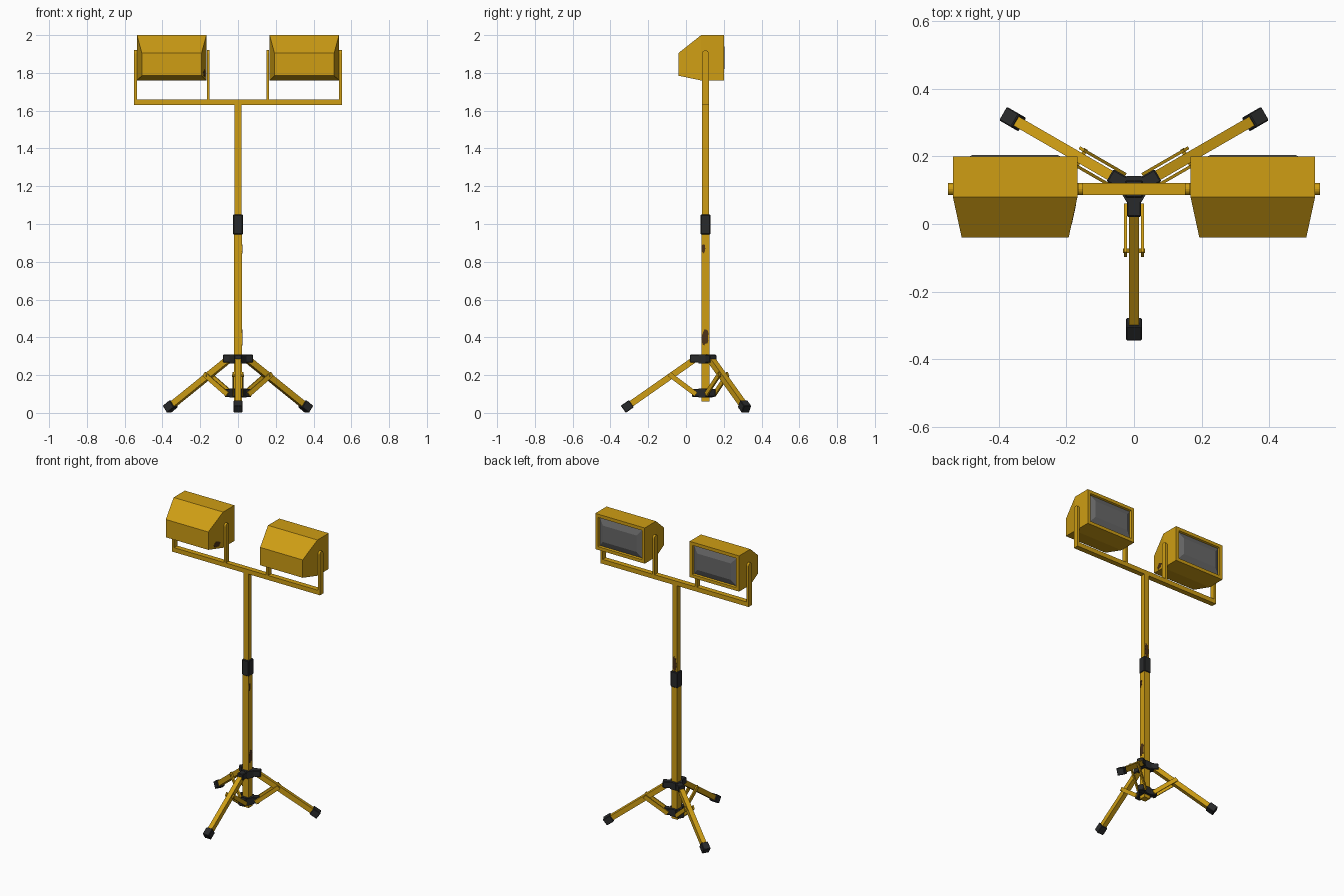
import bpy, bmesh, math, random
from mathutils import Vector, Matrix

if "Cube" in bpy.data.objects:
    bpy.data.objects.remove(bpy.data.objects["Cube"])

random.seed(4)
YC = 0.103  # mast axis


def mat(name, col):
    m = bpy.data.materials.new(name)
    m.diffuse_color = (*col, 1)
    m.use_nodes = True
    m.node_tree.nodes["Principled BSDF"].inputs["Base Color"].default_value = m.diffuse_color
    return m


YELLOW = mat("yellow_paint", (0.62, 0.34, 0.007))
BLACK = mat("black_plastic", (0.022, 0.023, 0.024))
GLASS = mat("grey_glass", (0.14, 0.14, 0.14))
RUST = mat("brown_rust", (0.075, 0.032, 0.008))


def finish(name, bm, *mats):
    bmesh.ops.recalc_face_normals(bm, faces=bm.faces)
    me = bpy.data.meshes.new(name)
    bm.to_mesh(me)
    bm.free()
    for m in mats:
        me.materials.append(m)
    ob = bpy.data.objects.new(name, me)
    bpy.context.collection.objects.link(ob)
    return ob


def block(name, size, matrix, m, bevel=0):
    bm = bmesh.new()
    bmesh.ops.create_cube(bm, size=1)
    bmesh.ops.scale(bm, vec=size, verts=bm.verts)
    if bevel:
        bmesh.ops.bevel(bm, geom=bm.edges[:], offset=bevel, segments=1, affect='EDGES')
    bm.transform(matrix)
    return finish(name, bm, m)


def box(name, lo, hi, m, bevel=0):
    lo, hi = Vector(lo), Vector(hi)
    return block(name, hi - lo, Matrix.Translation((lo + hi) / 2), m, bevel)


def extrude(name, pts, vec, m):
    bm = bmesh.new()
    f = bm.faces.new([bm.verts.new(p) for p in pts])
    r = bmesh.ops.extrude_face_region(bm, geom=[f], use_keep_orig=True)
    bmesh.ops.translate(bm, vec=vec, verts=[v for v in r["geom"] if isinstance(v, bmesh.types.BMVert)])
    return finish(name, bm, m)


def arm(name, az, a, b, width, height, m, side=0, bevel=0):
    """Bar between (radius, z) points a and b in the vertical plane at angle az."""
    out = Vector((math.cos(az), math.sin(az), 0))
    lat = Vector((-out.y, out.x, 0))
    base = Vector((0, YC, 0)) + lat * side
    p = base + out * a[0] + Vector((0, 0, a[1]))
    q = base + out * b[0] + Vector((0, 0, b[1]))
    d = (q - p).normalized()
    rot = Matrix((d, lat, d.cross(lat))).transposed().to_4x4()
    return block(name, ((q - p).length, width, height),
                 Matrix.Translation((p + q) / 2) @ rot, m, bevel)


def patch(name, center, normal, w, h):
    """Thin irregular rust plate on an upright face."""
    n = Vector(normal).normalized()
    u = Vector((0, 0, 1)).cross(n)
    pts = []
    for i in range(14):
        t = math.tau * i / 14
        r = random.uniform(0.75, 1.2)
        c = max(-1, min(1, r * math.cos(t))) * w / 2
        s = max(-1, min(1, r * math.sin(t))) * h / 2
        pts.append(Vector(center) + u * c + Vector((0, 0, s)))
    extrude(name, pts, n * 0.001, RUST)


# Mast and collar
box("lower_mast", (-0.022, YC - 0.022, 0.06), (0.022, YC + 0.022, 0.96), YELLOW)
box("upper_mast", (-0.0175, YC - 0.0175, 0.96), (0.0175, YC + 0.0175, 1.635), YELLOW)
box("mast_collar", (-0.026, YC - 0.026, 0.945), (0.026, YC + 0.026, 1.05), BLACK, 0.004)

# Hubs
for nm, z0, z1 in (("upper_hub", 0.262, 0.31), ("lower_hub", 0.082, 0.13)):
    ring = [(0.044 * math.cos(k * math.pi / 3), YC + 0.044 * math.sin(k * math.pi / 3), z0) for k in range(6)]
    extrude(nm, ring, (0, 0, z1 - z0), BLACK)

# Three legs with clamps, braces and feet
TOP, END = Vector((0.055, 0.285)), Vector((0.435, 0.019))
D = (END - TOP).normalized()
for nm, deg in (("front", -90), ("right", 30), ("left", 150)):
    az = math.radians(deg)
    arm(nm + "_leg", az, TOP, END - D * 0.01, 0.031, 0.033, YELLOW)
    arm(nm + "_foot", az, END - D * 0.052, END, 0.046, 0.046, BLACK, bevel=0.003)
    arm(nm + "_upper_clamp", az, (0.03, 0.287), (0.082, 0.287), 0.042, 0.042, BLACK, bevel=0.004)
    arm(nm + "_lower_clamp", az, (0.03, 0.106), (0.072, 0.106), 0.042, 0.042, BLACK, bevel=0.004)
    for s in (-1, 1):
        arm(f"{nm}_brace_{'a' if s < 0 else 'b'}", az, (0.05, 0.098), (0.193, 0.206),
            0.009, 0.026, YELLOW, side=s * 0.0255)
    arm(nm + "_brace_pin", az, (0.176, 0.197), (0.188, 0.197), 0.064, 0.012, YELLOW)

# Crossbar and rounded uprights
box("crossbar", (-0.55, YC - 0.0175, 1.63), (0.55, YC + 0.0175, 1.66), YELLOW)
for i, x in enumerate((-0.55, -0.165, 0.15, 0.535)):
    arc = [(x, YC + 0.0175 * math.cos(k * math.pi / 8), 1.9025 + 0.0175 * math.sin(k * math.pi / 8)) for k in range(9)]
    extrude(f"lamp_upright_{i + 1}", [(x, YC + 0.0175, 1.64), *arc, (x, YC - 0.0175, 1.64)], (0.015, 0, 0), YELLOW)

# Lamps: rectangular rings (y, half width, bottom, top) from rear of housing to glass
RINGS = [(-0.04, 0.158, 1.785, 1.905), (0.08, 0.184, 1.76, 2.0), (0.2, 0.184, 1.76, 2.0),
         (0.2, 0.162, 1.782, 1.978), (0.188, 0.158, 1.786, 1.974), (0.204, 0.125, 1.825, 1.935)]
for nm, cx in (("left", -0.351), ("right", 0.351)):
    bm = bmesh.new()
    loops = [[bm.verts.new((cx + sx * w, y, z)) for sx, z in ((-1, b), (1, b), (1, t), (-1, t))]
             for y, w, b, t in RINGS]
    bm.faces.new(loops[0])
    for j in range(len(loops) - 1):
        for k in range(4):
            f = bm.faces.new((loops[j][k], loops[j][(k + 1) % 4], loops[j + 1][(k + 1) % 4], loops[j + 1][k]))
            f.material_index = int(j == 4)
    bm.faces.new(loops[-1]).material_index = 1
    finish(nm + "_lamp", bm, YELLOW, GLASS)

# Rust patches
patch("rust_mast_high", (0.022, YC - 0.01, 0.87), (1, 0, 0), 0.022, 0.055)
patch("rust_mast_low", (0.022, YC - 0.002, 0.40), (1, 0, 0), 0.036, 0.085)
patch("rust_upper_mast", (0, YC + 0.0175, 1.10), (0, 1, 0), 0.028, 0.1)
patch("rust_lamp", (-0.178, 0.03, 1.80), (0.12, -0.026, 0), 0.06, 0.04)
